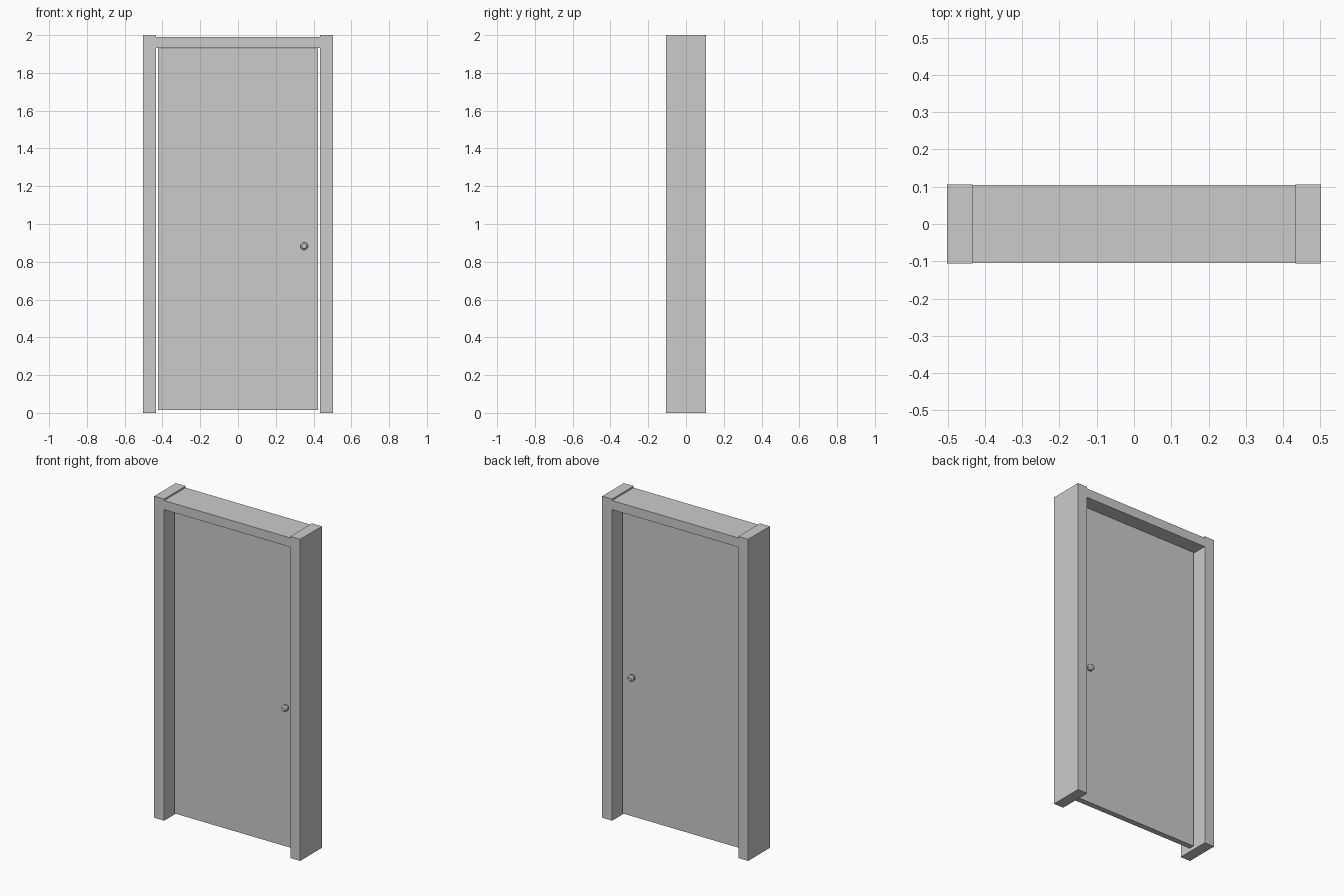
import bpy, bmesh
from math import sin, cos, pi

if "Cube" in bpy.data.objects:
    bpy.data.objects.remove(bpy.data.objects["Cube"])


def new_object(name, bm):
    bmesh.ops.recalc_face_normals(bm, faces=bm.faces)
    mesh = bpy.data.meshes.new(name)
    bm.to_mesh(mesh)
    bm.free()
    obj = bpy.data.objects.new(name, mesh)
    bpy.context.collection.objects.link(obj)
    return obj


def box(name, x, y, z):
    """Box from (min, max) ranges on each axis."""
    bm = bmesh.new()
    bmesh.ops.create_cube(bm, size=1)
    for v in bm.verts:
        v.co = [r[0] if c < 0 else r[1] for c, r in zip(v.co, (x, y, z))]
    return new_object(name, bm)


def knob(name, x, z, side, profile, sides=8):
    """Turned knob along y; profile is (distance from centre plane, radius)."""
    bm = bmesh.new()
    rings = []
    for d, r in profile:
        angles = [2 * pi * (i + 0.5) / sides for i in range(sides)]
        rings.append([bm.verts.new((x + r * cos(a), side * d, z + r * sin(a)))
                      for a in angles])
    for a, b in zip(rings, rings[1:]):
        for i in range(sides):
            j = (i + 1) % sides
            bm.faces.new((a[i], a[j], b[j], b[i]))
    bm.faces.new(rings[0])
    bm.faces.new(rings[-1])
    return new_object(name, bm)


DEPTH = 0.106      # half depth of the frame
OUTER, INNER = 0.502, 0.434
DOOR = 0.0175      # half thickness of the door panel

# Frame: two jambs and a slightly lower header between them
box("left_jamb", (-OUTER, -INNER), (-DEPTH, DEPTH), (0, 2))
box("right_jamb", (INNER, OUTER), (-DEPTH, DEPTH), (0, 2))
box("header", (-INNER, INNER), (-DEPTH + 0.001, DEPTH - 0.001), (1.933, 1.99))

# Door panel, with small gaps to the frame and floor
box("door_panel", (-0.424, 0.424), (-DOOR, DOOR), (0.014, 1.93))

# Faceted knob on each face of the door
KNOB = [(DOOR, 0.012), (0.025, 0.012), (0.031, 0.021), (0.045, 0.021), (0.053, 0.013)]
for name, side in (("front_knob", -1), ("back_knob", 1)):
    knob(name, 0.35, 0.883, side, KNOB)
